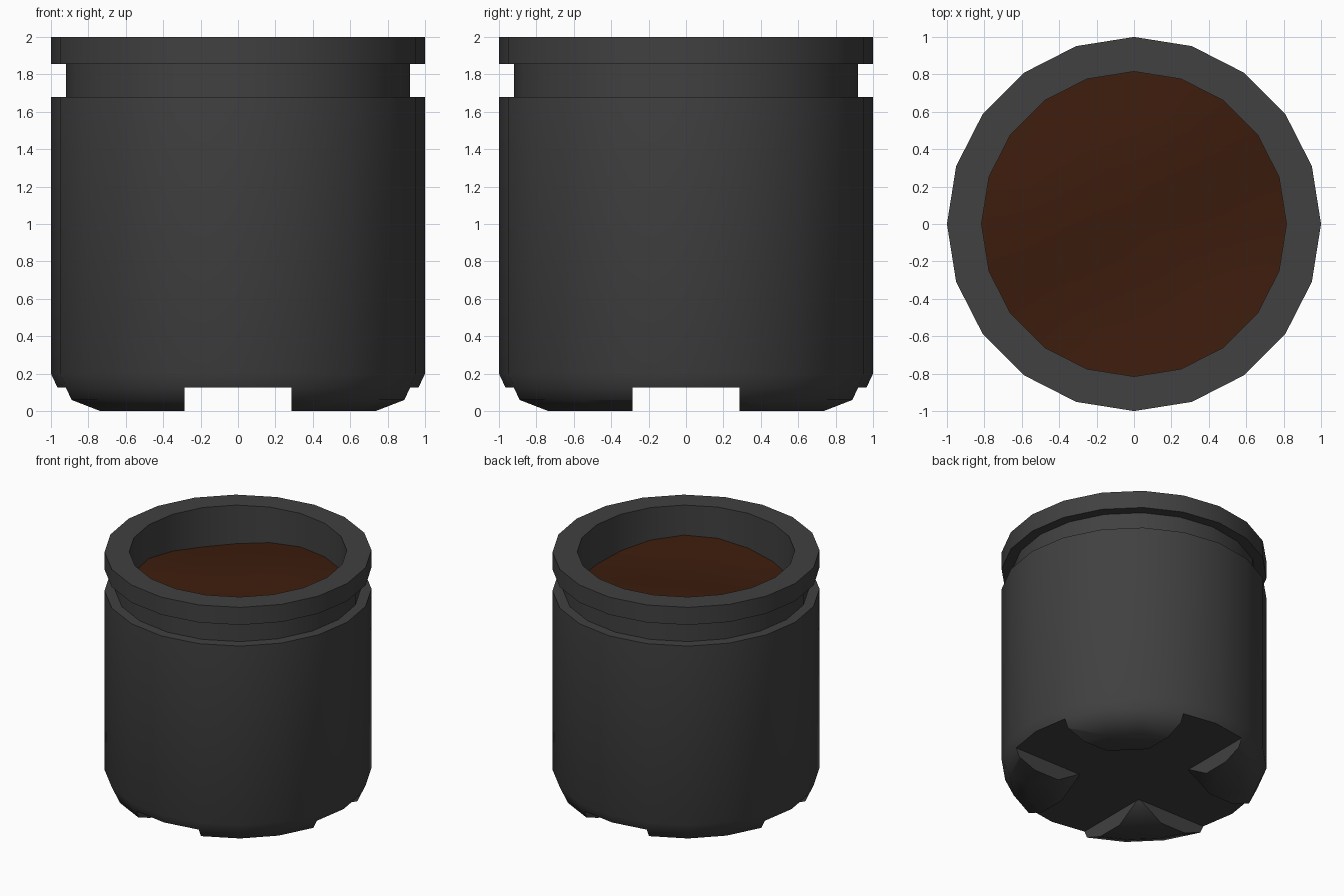
import bpy, bmesh, math
from mathutils import Vector

if "Cube" in bpy.data.objects:
    bpy.data.objects.remove(bpy.data.objects["Cube"])

SIDES = 20
SLOT = 0.285      # half width of the drainage channels
CHANNEL_Z = 0.125  # height of the underside above ground


def material(name, rgb):
    m = bpy.data.materials.new(name)
    m.diffuse_color = (*rgb, 1)
    m.use_nodes = True
    m.node_tree.nodes["Principled BSDF"].inputs["Base Color"].default_value = m.diffuse_color
    return m


def lathe(profile):
    """Closed 20-sided turned solid from (radius, z) points, capped at both ends."""
    bm = bmesh.new()
    rings = [[bm.verts.new((r * math.cos(math.tau * i / SIDES),
                            r * math.sin(math.tau * i / SIDES), z))
              for i in range(SIDES)] for r, z in profile]
    for a, b in zip(rings, rings[1:]):
        for i in range(SIDES):
            j = (i + 1) % SIDES
            bm.faces.new((a[i], a[j], b[j], b[i]))
    bm.faces.new(rings[0][::-1])
    bm.faces.new(rings[-1])
    return bm


def finish(bm, name, mat, angle):
    bmesh.ops.recalc_face_normals(bm, faces=bm.faces[:])
    me = bpy.data.meshes.new(name)
    bm.to_mesh(me)
    bm.free()
    ob = bpy.data.objects.new(name, me)
    bpy.context.collection.objects.link(ob)
    me.materials.append(mat)
    bpy.ops.object.select_all(action='DESELECT')
    ob.select_set(True)
    bpy.context.view_layer.objects.active = ob
    bpy.ops.object.shade_smooth_by_angle(angle=math.radians(angle))
    return ob


plastic = material("dark_plastic", (0.052, 0.052, 0.052))
earth = material("soil", (0.046, 0.012, 0.004))

# Pot body: tapered base, wall, groove, rim and inner wall
body = lathe([(0.965, CHANNEL_Z), (1, 0.2), (1, 1.68), (0.92, 1.68), (0.92, 1.855),
              (1, 1.855), (1, 2), (0.815, 2), (0.815, 1.6)])
finish(body, "pot_body", plastic, 40)

# Feet: one quadrant of the rounded base, cut by the two channels and an inner chamfer
foot = lathe([(0.795, 0), (0.935, 0.06), (0.965, CHANNEL_Z)])
d = math.sqrt(0.5)
top_point = Vector((0.415 * d, 0.415 * d, CHANNEL_Z))
cuts = [((SLOT, 0, 0), (1, 0, 0)), ((0, SLOT, 0), (0, 1, 0)),
        (top_point, (CHANNEL_Z * d, CHANNEL_Z * d, 0.145))]
for co, no in cuts:
    res = bmesh.ops.bisect_plane(foot, geom=foot.verts[:] + foot.edges[:] + foot.faces[:],
                                 plane_co=co, plane_no=no, clear_inner=(no[2] == 0),
                                 clear_outer=False)
    if no[2] != 0:
        # remove the inner lower corner beneath the sloping plane
        n = Vector(no)
        low = [v for v in foot.verts if (v.co - Vector(co)).dot(n) < -1e-5]
        bmesh.ops.delete(foot, geom=low, context='VERTS')
    rim = [e for e in foot.edges if e.is_boundary]
    bmesh.ops.edgeloop_fill(foot, edges=rim)
foot_ob = finish(foot, "feet", plastic, 44)
mirror = foot_ob.modifiers.new("four_feet", 'MIRROR')
mirror.use_axis = (True, True, False)
mirror.use_mirror_merge = False

# Soil: gently uneven disc inside the rim
soil = bmesh.new()


def soil_point(r, a):
    x, y = r * math.cos(a), r * math.sin(a)
    z = 1.71 + 0.025 * math.sin(4.1 * x + 1.3 * y + 0.6) + 0.02 * math.sin(4.7 * y - 2.2 * x)
    return soil.verts.new((x, y, z))


centre = soil_point(0, 0)
rings = [[soil_point(0.815 * k / 4, math.tau * i / SIDES) for i in range(SIDES)]
         for k in range(1, 5)]
for i in range(SIDES):
    j = (i + 1) % SIDES
    soil.faces.new((centre, rings[0][i], rings[0][j]))
    for a, b in zip(rings, rings[1:]):
        soil.faces.new((a[i], b[i], b[j], a[j]))
finish(soil, "soil_surface", earth, 30)
